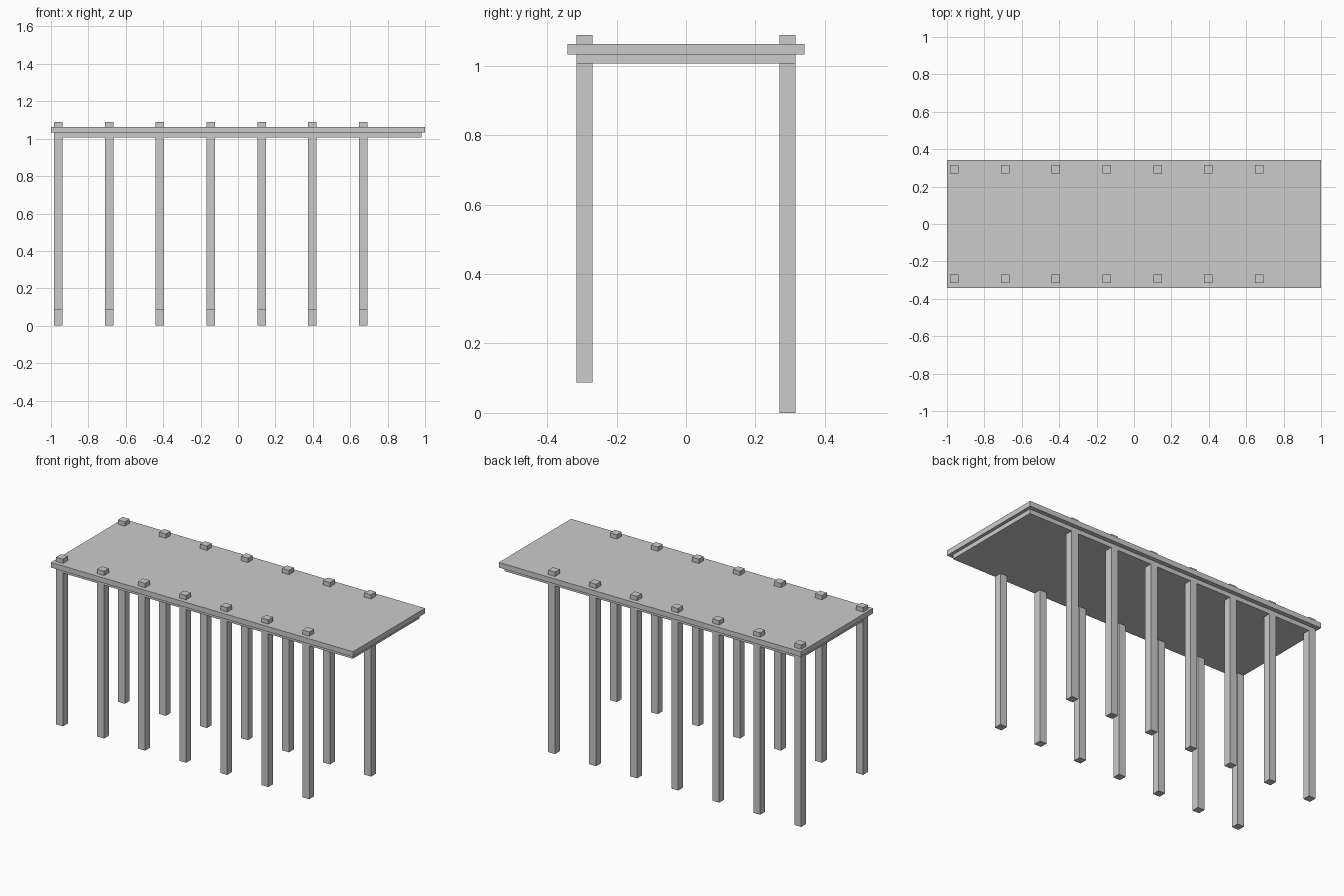
import bpy

if "Cube" in bpy.data.objects:
    bpy.data.objects.remove(bpy.data.objects["Cube"])


def box(name, x, y, z):
    """Axis-aligned box from (min, max) ranges."""
    bpy.ops.mesh.primitive_cube_add(size=1, location=[(a + b) / 2 for a, b in (x, y, z)])
    ob = bpy.context.object
    ob.name = name
    ob.scale = [b - a for a, b in (x, y, z)]
    bpy.ops.object.transform_apply(location=False, rotation=False, scale=True)
    return ob


# Deck and the slightly smaller slab beneath it
box("deck", (-1, 1), (-0.341, 0.341), (1.032, 1.063))
box("under_deck", (-0.981, 0.981), (-0.315, 0.315), (1.006, 1.032))

# Two rows of posts passing through the deck; the front row stops higher
POSTS, FIRST_X, SPACING, ROW_Y, HALF, TOP = 7, -0.961, 0.2718, 0.2923, 0.0227, 1.089
for row, side, bottom in (("front", -1, 0.088), ("back", 1, 0.0)):
    for i in range(POSTS):
        x, y = FIRST_X + i * SPACING, side * ROW_Y
        box(f"{row}_post_{i + 1}", (x - HALF, x + HALF), (y - HALF, y + HALF), (bottom, TOP))
